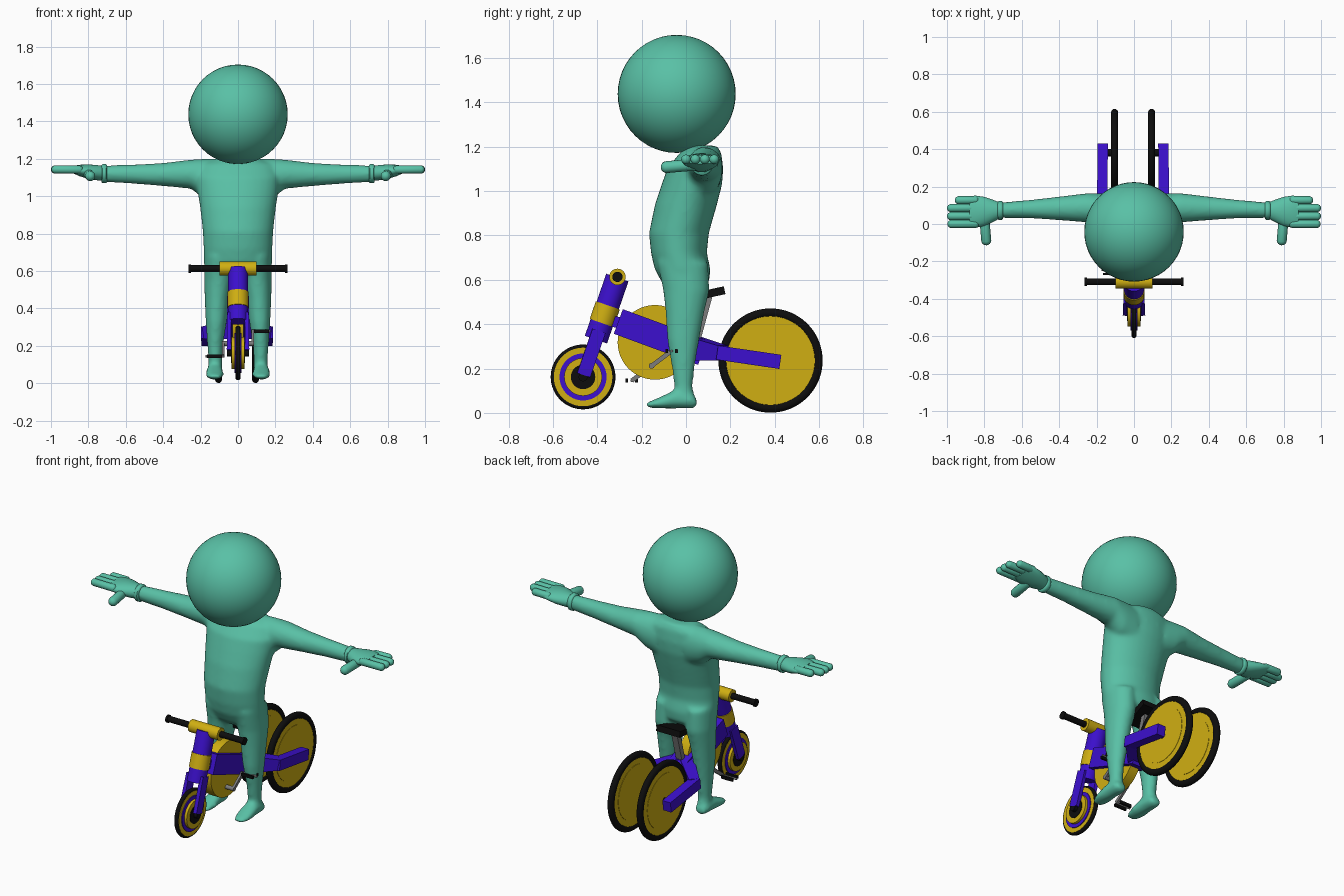
import bpy, bmesh, math
from mathutils import Vector, Matrix

if "Cube" in bpy.data.objects:
    bpy.data.objects.remove(bpy.data.objects["Cube"])


def material(name, rgb):
    m = bpy.data.materials.new(name)
    m.diffuse_color = (*rgb, 1)
    m.use_nodes = True
    m.node_tree.nodes["Principled BSDF"].inputs["Base Color"].default_value = m.diffuse_color
    return m


TEAL = material("teal", (0.10, 0.53, 0.38))
BLUE = material("blue", (0.045, 0.005, 0.62))
YELLOW = material("yellow", (0.63, 0.43, 0.006))
BLACK = material("black", (0.004, 0.004, 0.004))
GREY = material("grey", (0.2, 0.2, 0.2))
OX = -0.005  # slight sideways offset of the rear of the tricycle


def finish(name, bm, mat, angle=35):
    bmesh.ops.recalc_face_normals(bm, faces=bm.faces)
    me = bpy.data.meshes.new(name)
    bm.to_mesh(me)
    bm.free()
    me.materials.append(mat)
    ob = bpy.data.objects.new(name, me)
    bpy.context.collection.objects.link(ob)
    bpy.ops.object.select_all(action='DESELECT')
    ob.select_set(True)
    bpy.context.view_layer.objects.active = ob
    bpy.ops.object.shade_smooth_by_angle(angle=math.radians(angle))
    return ob


def loft(bm, axis, rings, side=1, n=24):
    """Closed tube of elliptical rings (t, a0, a1, b0, b1) along an axis."""
    loops = []
    for t, a0, a1, b0, b1 in rings:
        loop = []
        for i in range(n):
            w = 2 * math.pi * i / n
            a = (a0 + a1) / 2 + (a1 - a0) / 2 * math.cos(w)
            b = (b0 + b1) / 2 + (b1 - b0) / 2 * math.sin(w)
            p = {'X': (t, a, b), 'Y': (a, t, b), 'Z': (a, b, t)}[axis]
            loop.append(bm.verts.new((p[0] * side, p[1], p[2])))
        loops.append(loop)
    for la, lb in zip(loops, loops[1:]):
        for i in range(n):
            j = (i + 1) % n
            bm.faces.new((la[i], la[j], lb[j], lb[i]))
    bm.faces.new(loops[0])
    bm.faces.new(loops[-1])


def aim(p0, p1):
    p0, p1 = Vector(p0), Vector(p1)
    d = p1 - p0
    return Matrix.Translation((p0 + p1) / 2) @ d.to_track_quat('Z', 'Y').to_matrix().to_4x4(), d.length


def capsule(bm, p0, p1, r):
    m, length = aim(p0, p1)
    vs = bmesh.ops.create_uvsphere(bm, u_segments=16, v_segments=9, radius=r)['verts']
    for v in vs:
        v.co.z += math.copysign(length / 2, v.co.z)
    bmesh.ops.transform(bm, matrix=m, verts=vs)


def rod(name, p0, p1, r, mat, n=32):
    m, length = aim(p0, p1)
    bm = bmesh.new()
    bmesh.ops.create_cone(bm, cap_ends=True, segments=n, radius1=r, radius2=r, depth=length, matrix=m)
    return finish(name, bm, mat)


def disc(name, x, y, z, r, hw, mat):
    return rod(name, (x - hw, y, z), (x + hw, y, z), r, mat, 64)


def beam(name, p0, p1, w0, h0, mat, w1=None, h1=None):
    """Box from p0 to p1, width across and height up, optionally tapered."""
    w1, h1 = w1 or w0, h1 or h0
    p0, p1 = Vector(p0), Vector(p1)
    d = p1 - p0
    bm = bmesh.new()
    bmesh.ops.create_cube(bm, size=1)
    for v in bm.verts:
        w, h = (w1, h1) if v.co.y > 0 else (w0, h0)
        v.co = Vector((v.co.x * w, v.co.y * d.length, v.co.z * h))
    q = d.to_track_quat('Y', 'Z').to_matrix().to_4x4()
    bmesh.ops.transform(bm, matrix=Matrix.Translation((p0 + p1) / 2) @ q, verts=bm.verts)
    return finish(name, bm, mat)


def tyre(name, x, y, z, r, thick, hw):
    bpy.ops.mesh.primitive_torus_add(major_radius=r - thick, minor_radius=thick, major_segments=64,
                                     minor_segments=14, location=(x, y, z), rotation=(0, math.pi / 2, 0))
    ob = bpy.context.object
    ob.name = name
    ob.scale.z = hw / thick
    ob.data.materials.append(BLACK)
    bpy.ops.object.shade_smooth()


# ---- Figure: torso, legs, feet and arms fused into one smooth body
bm = bmesh.new()
torso = [(1.205, .10, .01, .14), (1.17, .20, -.03, .16), (1.10, .225, -.085, .168), (1.03, .217, -.11, .163),
         (.94, .203, -.14, .14), (.81, .188, -.167, .103), (.72, .184, -.158, .094), (.65, .184, -.142, .11),
         (.59, .172, -.11, .105), (.55, .11, -.06, .06)]
loft(bm, 'Z', [(z, -w, w, f, b) for z, w, f, b in torso], n=32)
for s in (1, -1):
    loft(bm, 'Z', [(.68, .02, .18, -.13, .10), (.55, .025, .181, -.103, .106), (.45, .045, .178, -.092, .082),
                   (.33, .06, .173, -.085, .06), (.2, .08, .164, -.063, .038), (.12, .084, .158, -.053, .03),
                   (.04, .082, .162, -.055, .042)], s)
    loft(bm, 'Y', [(.05, .1, .15, .028, .06), (.03, .085, .165, .02, .09), (-.05, .08, .17, .019, .105),
                   (-.11, .075, .175, .02, .075), (-.16, .085, .165, .022, .053), (-.18, .1, .15, .025, .045)], s)
    loft(bm, 'X', [(.1, .0, .16, .96, 1.2), (.19, .0, .165, .99, 1.2), (.25, .008, .165, 1.04, 1.196),
                   (.4, .02, .147, 1.054, 1.178), (.55, .03, .13, 1.066, 1.17), (.72, .033, .115, 1.076, 1.164)], s)
body = finish("body", bm, TEAL)
rem = body.modifiers.new("fuse", 'REMESH')
rem.mode = 'VOXEL'
rem.voxel_size = 0.011
rem.use_smooth_shade = True
sm = body.modifiers.new("soften", 'SMOOTH')
sm.factor = 0.5
sm.iterations = 10

# head
bm = bmesh.new()
bmesh.ops.create_uvsphere(bm, u_segments=48, v_segments=24, radius=.266, matrix=Matrix.Translation((0, -.042, 1.438)))
finish("head", bm, TEAL, 60)

# hands with cuff, palm, four fingers and thumb
for s, side in ((1, "left"), (-1, "right")):
    bm = bmesh.new()
    loft(bm, 'X', [(.70, .03, .116, 1.076, 1.166), (.706, .022, .122, 1.07, 1.172),
                   (.724, .022, .122, 1.07, 1.172), (.73, .03, .116, 1.076, 1.166)], s)
    loft(bm, 'X', [(.71, .035, .112, 1.085, 1.16), (.75, .012, .128, 1.085, 1.166), (.80, -.012, .145, 1.092, 1.17),
                   (.85, -.02, .152, 1.108, 1.168), (.88, -.012, .146, 1.122, 1.162)], s)
    for y, tip in ((.127, .958), (.085, 1.0), (.042, 1.0), (.0, .998)):
        capsule(bm, (.85 * s, y, 1.142), ((tip - .022) * s, y, 1.143), .022)
    capsule(bm, (.80 * s, .03, 1.118), (.79 * s, -.087, 1.108), .027)
    finish(side + "_hand", bm, TEAL, 50)

# ---- Tricycle: front wheel as stacked coloured discs
FY, FZ = -.464, .162
tyre("front_tyre", 0, FY, FZ, .146, .012, .013)
for name, r, hw, mat in (("front_rim", .132, .014, YELLOW), ("front_ring", .106, .019, BLUE),
                         ("front_disc", .085, .035, YELLOW), ("front_hub", .055, .038, BLACK)):
    disc(name, 0, FY, FZ, r, hw, mat)
disc("front_axle", 0, FY, FZ, .02, .058, BLACK)


# steering column, fork and handlebar
def steer(z, x=0):
    return (x, FY + (z - FZ) * .345, z)


rod("steering_column", steer(.33), steer(.61), .053, BLUE)
rod("column_band", steer(.405), steer(.485), .057, YELLOW)
for s in (1, -1):
    beam("fork_leg", steer(.17, .048 * s), steer(.37, .045 * s), .022, .062, BLUE)
    rod("grip", (.09 * s, -.309, .613), (.26 * s, -.309, .613), .018, BLACK, 20)
    rod("grip_end", (.252 * s, -.309, .613), (.264 * s, -.309, .613), .023, BLACK, 20)
rod("handlebar_clamp", (-.1, -.309, .613), (.1, -.309, .613), .037, YELLOW)

# main frame: sloping box, joint to the column, spreading arms and rear stays
beam("main_frame", (0, -.305, .412), (0, .075, .272), .115, .118, BLUE)
beam("column_joint", (0, -.37, .42), (0, -.29, .405), .06, .05, BLUE)
for s in (1, -1):
    beam("frame_arm", (.02 * s + OX, .03, .29), (.165 * s + OX, .165, .27), .08, .11, BLUE, .06, .066)
    beam("rear_stay", (.165 * s + OX, .14, .272), (.162 * s + OX, .425, .23), .055, .064, BLUE)

# middle disc with cranks and pedals
disc("chain_disc", 0, -.14, .318, .168, .03, YELLOW)
CY, CZ = -.155, .212
rod("crank_axle", (-.085, CY, CZ), (.085, CY, CZ), .013, GREY, 16)
for s in (1, -1):
    py, pz = CY + .09 * s, CZ + .067 * s
    beam("crank", (.078 * s, CY, CZ), (.078 * s, py, pz), .014, .02, GREY)
    rod("pedal_pin", (.075 * s, py, pz), (.175 * s, py, pz), .006, GREY, 12)
    for dy in (-.022, .022):
        beam("pedal", (.125 * s - .04, py + dy, pz), (.125 * s + .04, py + dy, pz), .012, .018, BLACK)

# seat and seat post
beam("seat_post", (0, .045, .31), (0, .105, .53), .04, .03, GREY)
beam("seat", (0, .0, .515), (0, .174, .553), .10, .036, BLACK, .16, .036)

# rear wheels
RY, RZ = .381, .236
for s in (1, -1):
    x = .099 * s + OX
    tyre("rear_tyre", x, RY, RZ, .235, .021, .019)
    disc("rear_rim", x, RY, RZ, .2, .014, YELLOW)
    disc("rear_disc", x, RY, RZ, .165, .016, YELLOW)
    rod("rear_axle", (x, RY, RZ), (.15 * s + OX, RY, RZ), .02, BLACK, 20)
